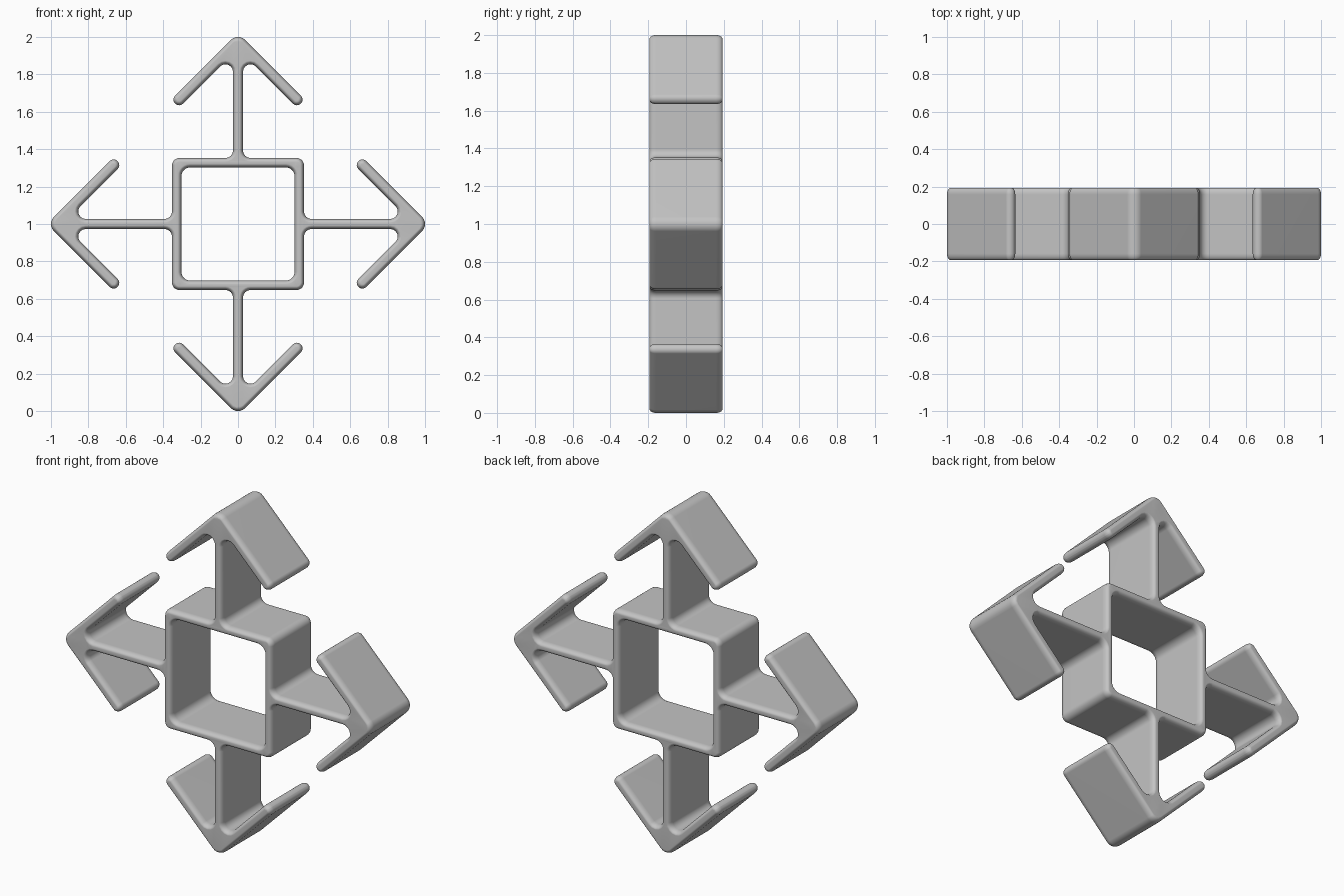
import bpy, bmesh, math
from mathutils import Vector, Matrix

cube = bpy.data.objects.get("Cube")
if cube:
    bpy.data.objects.remove(cube, do_unlink=True)

HALF_DEPTH = 0.193
EDGE_IN, EDGE_DEEP = 0.02, 0.035    # rounding across the wall and along the depth
ARC_STEPS, EDGE_STEPS = 6, 5
OUT, INN = 0.353, 0.302             # outer and inner half size of the square
SHAFT, WALL = 0.027, 0.03           # half thicknesses of shaft and barb
BARB = Vector((0.315, 0.665))       # centre of a barb's rounded end


def fillet_loop(corners):
    """Round each (point, radius) corner; return (point, direction into the wall)."""
    loop = []
    for i, (p, r) in enumerate(corners):
        to_a = (corners[i - 1][0] - p).normalized()
        to_b = (corners[(i + 1) % len(corners)][0] - p).normalized()
        half = to_a.angle(to_b) / 2
        centre = p + (to_a + to_b).normalized() * r / math.sin(half)
        reach = r / math.tan(half)
        start, end = p + to_a * reach - centre, p + to_b * reach - centre
        turn = to_b.x * to_a.y - to_b.y * to_a.x
        convex = turn > 0
        sweep = start.angle_signed(end)
        for k in range(ARC_STEPS + 1):
            # angle_signed counts clockwise
            d = (Matrix.Rotation(-sweep * k / ARC_STEPS, 2) @ start).normalized()
            loop.append((centre + d * r, -d if convex else d))
    return loop


# Right half of the upward arrow, from the square's corner to the arrow tip
side = WALL * math.sqrt(2)
crotch = BARB.x + BARB.y - side
half_arrow = [
    (Vector((OUT, OUT)), 0.04),
    (Vector((SHAFT, OUT)), 0.04),
    (Vector((SHAFT, crotch - SHAFT)), 0.04),
    (BARB - Vector((0, side)), WALL * 0.98),
    (BARB + Vector((side, 0)), WALL * 0.98),
    (Vector((0, BARB.x + BARB.y + side)), 0.054),
]
quarter = half_arrow + [(Vector((-p.x, p.y)), r) for p, r in half_arrow[-2:0:-1]]
outline, hole = [], []
for q in range(4):
    turn = Matrix.Rotation(q * math.pi / 2, 2)
    outline += [(turn @ p, r) for p, r in quarter]
    hole.append((turn @ Vector((INN, INN)), 0.045))
hole.reverse()

# Depth layers: rounded front edge, then its mirror at the back
front = []
for k in range(EDGE_STEPS + 1):
    a = math.pi / 2 * k / EDGE_STEPS
    front.append((-HALF_DEPTH + EDGE_DEEP * (1 - math.cos(a)),
                  EDGE_IN * (1 - math.sin(a))))
layers = front + [(-y, inset) for y, inset in reversed(front)]

# Walls around both outlines
bm = bmesh.new()
cap_edges = ([], [])
for corners in (outline, hole):
    loop = fillet_loop(corners)
    n = len(loop)
    rings = []
    for y, inset in layers:
        pts = [p + d * inset for p, d in loop]
        rings.append([bm.verts.new((p.x, y, p.y + 1)) for p in pts])
    for low, high in zip(rings, rings[1:]):
        for i in range(n):
            j = (i + 1) % n
            bm.faces.new((low[i], low[j], high[j], high[i]))
    for edges, ring in zip(cap_edges, (rings[0], rings[-1])):
        edges += [bm.edges.get((ring[i - 1], ring[i])) for i in range(n)]

# Front and back caps, leaving the square open
for edges, y in zip(cap_edges, (-1, 1)):
    bmesh.ops.triangle_fill(bm, use_beauty=True, edges=edges, normal=(0, y, 0))
bmesh.ops.recalc_face_normals(bm, faces=bm.faces)

mesh = bpy.data.meshes.new("four_way_arrow_frame")
bm.to_mesh(mesh)
bm.free()
frame = bpy.data.objects.new("four_way_arrow_frame", mesh)
bpy.context.collection.objects.link(frame)

# Plain grey material
grey = bpy.data.materials.new("plain_grey")
grey.use_nodes = True
colour = (0.55, 0.55, 0.55, 1)
grey.diffuse_color = colour
grey.node_tree.nodes["Principled BSDF"].inputs["Base Color"].default_value = colour
mesh.materials.append(grey)

# Smooth rounded edges with flat broad faces
bpy.ops.object.select_all(action='DESELECT')
frame.select_set(True)
bpy.context.view_layer.objects.active = frame
bpy.ops.object.shade_smooth_by_angle(angle=math.radians(40))
weighted = frame.modifiers.new("flat_faces", 'WEIGHTED_NORMAL')
weighted.keep_sharp = True
